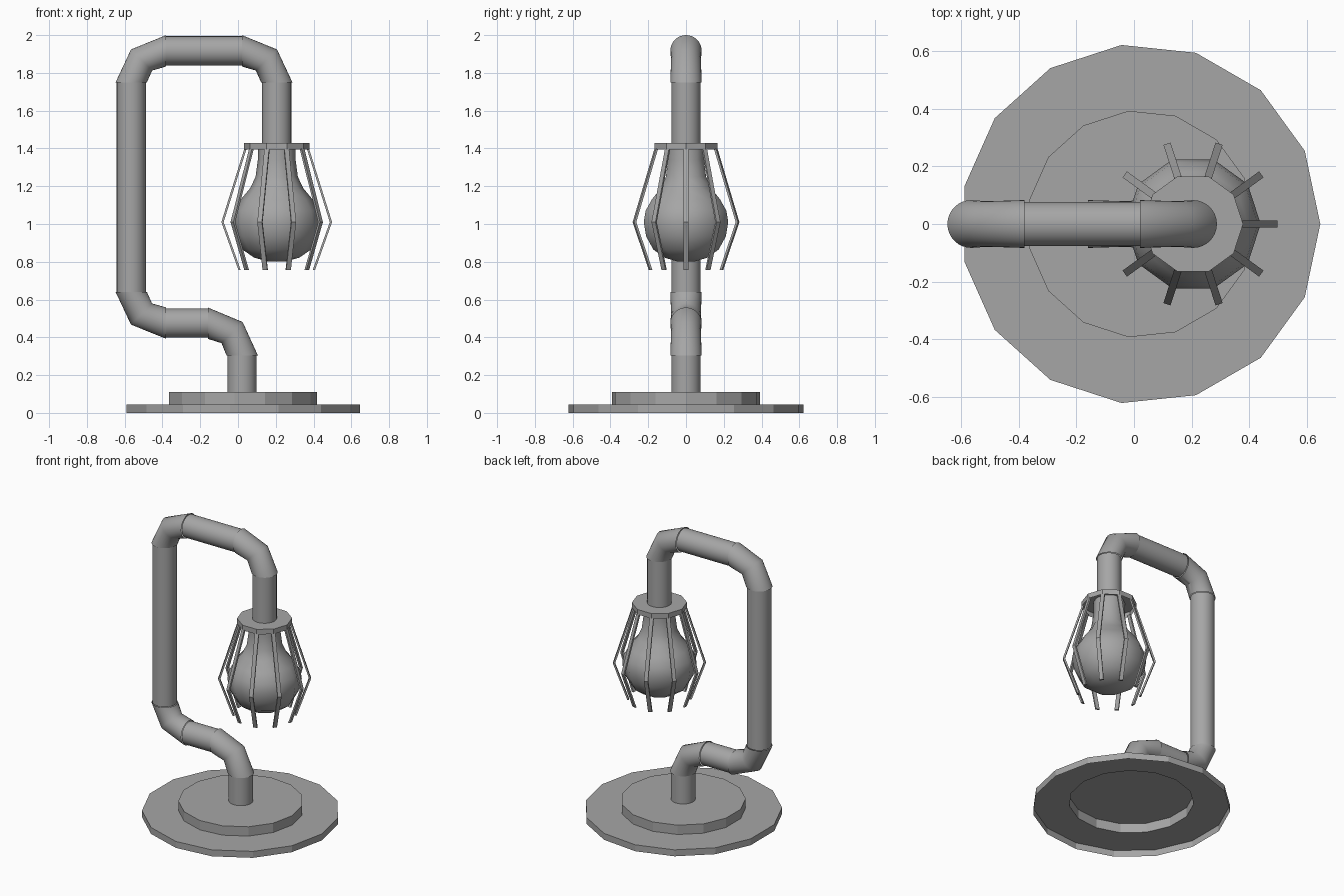
import bpy, bmesh, math
from mathutils import Vector, Matrix

cube = bpy.data.objects.get("Cube")
if cube:
    bpy.data.objects.remove(cube, do_unlink=True)

grey = bpy.data.materials.new("plain_grey")
grey.use_nodes = True
COLOUR = (0.38, 0.38, 0.38, 1)
grey.diffuse_color = COLOUR
grey.node_tree.nodes["Principled BSDF"].inputs["Base Color"].default_value = COLOUR

BASE_X, LAMP_X, POST_X = 0.022, 0.205, -0.565
PIPE_R, SIDES = 0.077, 32


def finish(bm, name, smooth_angle=None):
    bmesh.ops.recalc_face_normals(bm, faces=bm.faces)
    mesh = bpy.data.meshes.new(name)
    bm.to_mesh(mesh)
    bm.free()
    obj = bpy.data.objects.new(name, mesh)
    obj.data.materials.append(grey)
    bpy.context.collection.objects.link(obj)
    if smooth_angle:
        bpy.ops.object.select_all(action="DESELECT")
        obj.select_set(True)
        bpy.context.view_layer.objects.active = obj
        bpy.ops.object.shade_smooth_by_angle(angle=math.radians(smooth_angle))
    return obj


def loft(name, rings, sides, cap_end=False, smooth_angle=None):
    """Skin rings given as (centre, axis, radius); each ring lies across its axis."""
    bm = bmesh.new()
    loops = []
    for centre, axis, radius in rings:
        side = Vector((0, 1, 0))
        out = side.cross(Vector(axis).normalized())
        turns = [2 * math.pi * i / sides for i in range(sides)]
        loops.append([bm.verts.new(Vector(centre) + radius * (out * math.cos(a) + side * math.sin(a)))
                      for a in turns])
    for a, b in zip(loops, loops[1:]):
        for i in range(sides):
            j = (i + 1) % sides
            bm.faces.new((a[i], a[j], b[j], b[i]))
    if cap_end:
        bm.faces.new(loops[-1])
    return finish(bm, name, smooth_angle)


def turned(name, x, profile, sides, smooth_angle=None):
    """Upright turned shape from (radius, z) pairs, closed at the last pair."""
    return loft(name, [((x, 0, z), (0, 0, 1), r) for r, z in profile], sides, True, smooth_angle)


def pipe(name, start, end):
    axis = Vector(end) - Vector(start)
    loft(name, [(start, axis, PIPE_R), (end, axis, PIPE_R)], SIDES, False, 40)


def elbow(name, start, corner, end):
    """Two-segment bend whose ends flare a little over the pipes."""
    start, corner, end = Vector(start), Vector(corner), Vector(end)
    d1, d2 = corner - start, end - corner
    k = math.sqrt(0.5)
    middle = start + d1 * k + d2 * (1 - k)
    loft(name, [(start, d1, 0.083), (middle, d1.normalized() + d2.normalized(), 0.079),
                (end, d2, 0.083)], SIDES, False, 50)


# Stepped base, hollow underneath
turned("stepped_base", BASE_X, [(0.625, 0), (0.625, 0.045), (0.395, 0.045), (0.395, 0.11)], 15)

# Pipe frame: straight runs between bends
LOW, HIGH = 0.475, 1.917
pipe("base_pipe", (BASE_X, 0, 0.11), (BASE_X, 0, 0.305))
elbow("base_elbow", (BASE_X, 0, 0.305), (BASE_X, 0, LOW), (-0.16, 0, LOW))
pipe("lower_pipe", (-0.16, 0, LOW), (-0.38, 0, LOW))
elbow("lower_elbow", (-0.38, 0, LOW), (POST_X, 0, LOW), (POST_X, 0, 0.64))
pipe("upright_pipe", (POST_X, 0, 0.64), (POST_X, 0, 1.75))
elbow("upper_elbow", (POST_X, 0, 1.75), (POST_X, 0, HIGH), (-0.38, 0, HIGH))
pipe("top_pipe", (-0.38, 0, HIGH), (0.02, 0, HIGH))
elbow("lamp_elbow", (0.02, 0, HIGH), (LAMP_X, 0, HIGH), (LAMP_X, 0, 1.75))
pipe("lamp_pipe", (LAMP_X, 0, 1.75), (LAMP_X, 0, 1.43))

# Lamp collar, open underneath
turned("lamp_collar", LAMP_X, [(0.174, 1.395), (0.174, 1.43)], 10)

# Bulb
bulb = [(0.1, 1.43), (0.1, 1.34), (0.112, 1.25), (0.14, 1.19), (0.19, 1.13), (0.225, 1.07),
        (0.235, 1.01), (0.222, 0.935), (0.182, 0.865), (0.12, 0.822), (0.05, 0.802)]
turned("bulb", LAMP_X, bulb, 10, 60)

# Cage of bent flat bars
path = [(0.165, 1.4), (0.287, 1.01), (0.197, 0.757)]
bm = bmesh.new()
for i in range(10):
    turn = Matrix.Translation((LAMP_X, 0, 0)) @ Matrix.Rotation(math.tau * i / 10, 4, "Z")
    rings = [[bm.verts.new(turn @ Vector((r + dx, dy, z)))
              for dx, dy in ((-.006, -.013), (.006, -.013), (.006, .013), (-.006, .013))]
             for r, z in path]
    for a, b in zip(rings, rings[1:]):
        for j in range(4):
            k = (j + 1) % 4
            bm.faces.new((a[j], a[k], b[k], b[j]))
    bm.faces.new(rings[0])
    bm.faces.new(rings[-1])
finish(bm, "cage_bars")
